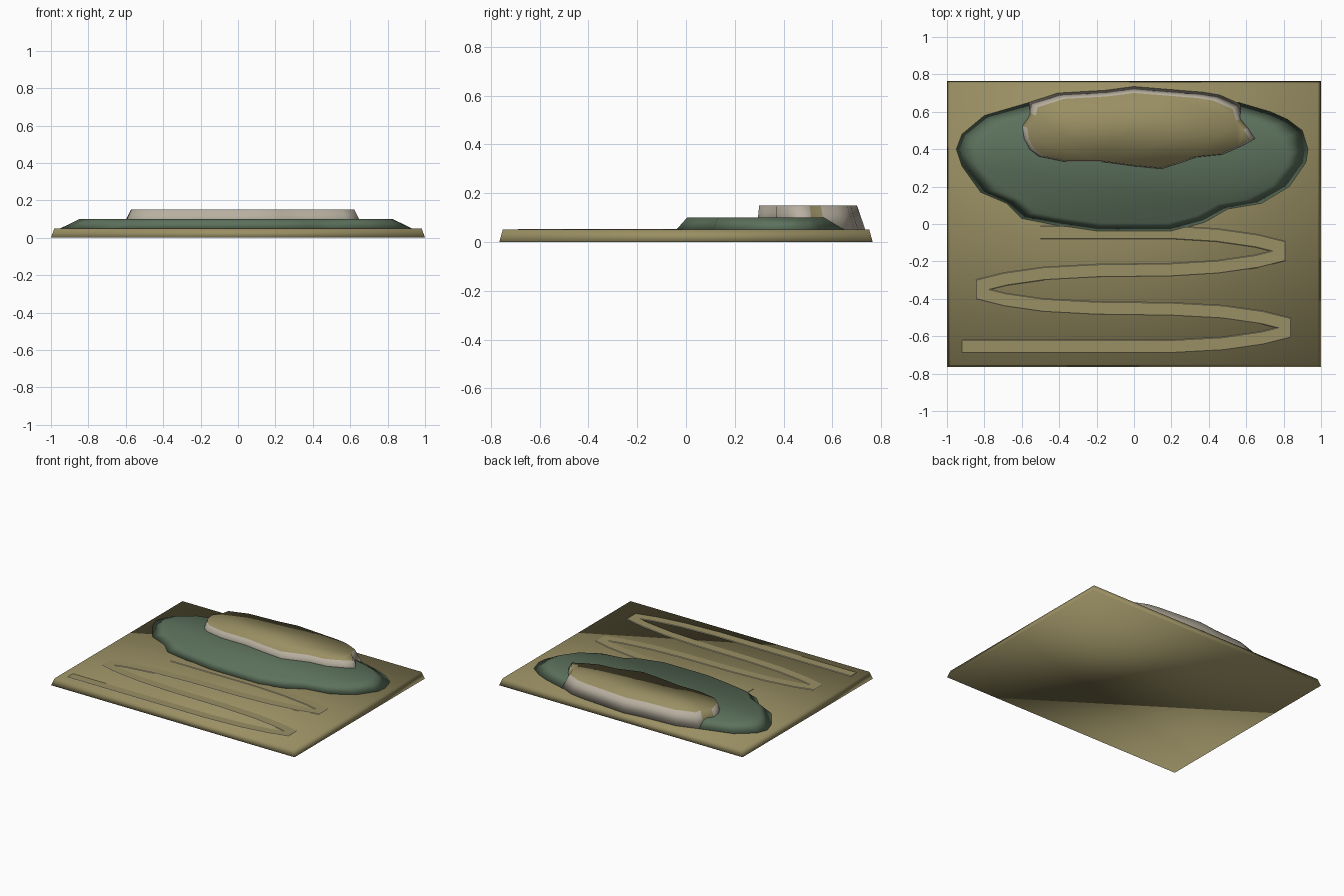
import bpy, bmesh, math
from mathutils import Vector

cube = bpy.data.objects.get("Cube")
if cube:
    bpy.data.objects.remove(cube, do_unlink=True)


def material(name, rgb):
    m = bpy.data.materials.new(name)
    m.use_nodes = True
    m.diffuse_color = (*rgb, 1)
    m.node_tree.nodes["Principled BSDF"].inputs["Base Color"].default_value = (*rgb, 1)
    return m


earth = material("tan earth", (0.32, 0.275, 0.125))
grass = material("dull green", (0.107, 0.165, 0.107))
rock = material("pale rock", (0.48, 0.435, 0.355))


def frustum(name, lower, upper, z0, z1, mats, wall_rule=None, smooth=True):
    """Solid between two matching outlines, walls coloured by a rule."""
    bm = bmesh.new()
    a = [bm.verts.new((x, y, z0)) for x, y in lower]
    b = [bm.verts.new((x, y, z1)) for x, y in upper]
    n = len(a)
    for i in range(n):
        j = (i + 1) % n
        f = bm.faces.new((a[i], a[j], b[j], b[i]))
        if wall_rule:
            f.material_index = wall_rule(f.calc_center_median())
    bm.faces.new(a[::-1])
    bm.faces.new(b)
    bmesh.ops.recalc_face_normals(bm, faces=bm.faces)
    for f in bm.faces:
        f.smooth = smooth
    me = bpy.data.meshes.new(name)
    bm.to_mesh(me)
    bm.free()
    for m in mats:
        me.materials.append(m)
    ob = bpy.data.objects.new(name, me)
    bpy.context.collection.objects.link(ob)
    return ob


def scaled(points, centre, sx, sy):
    cx, cy = centre
    return [(cx + (x - cx) * sx, cy + (y - cy) * sy) for x, y in points]


# Ground slab with slightly sloping sides
corners = [(-1, -0.765), (1, -0.765), (1, 0.765), (-1, 0.765)]
frustum("ground_slab", corners, scaled(corners, (0, 0), 0.982, 0.982), 0, 0.05, [earth])

# Wide green hill
hill = [(-0.95, 0.40), (-0.92, 0.31), (-0.82, 0.17), (-0.68, 0.11), (-0.6, 0.03),
        (-0.4, -0.01), (-0.2, -0.04), (0.2, -0.04), (0.38, 0.01), (0.5, 0.08),
        (0.68, 0.11), (0.83, 0.2), (0.92, 0.33), (0.93, 0.4), (0.9, 0.5),
        (0.82, 0.56), (0.73, 0.6), (0.56, 0.65), (-0.56, 0.65), (-0.8, 0.58),
        (-0.92, 0.48)]
frustum("green_hill", hill, scaled(hill, (-0.01, 0.24), 0.89, 0.84), 0.05, 0.1, [grass])

# Rocky plateau: pale cliffs, earth top and one earth slope at each end
cliff = [(-0.61, 0.53), (-0.6, 0.46), (-0.57, 0.4), (-0.52, 0.36), (-0.38, 0.33),
         (-0.18, 0.33), (0, 0.305), (0.15, 0.29), (0.24, 0.32), (0.34, 0.355),
         (0.48, 0.37), (0.59, 0.42), (0.66, 0.46), (0.62, 0.52), (0.58, 0.57),
         (0.56, 0.64), (0.45, 0.69), (0.36, 0.705), (0.18, 0.72), (0, 0.735),
         (-0.15, 0.715), (-0.4, 0.7), (-0.55, 0.65), (-0.56, 0.6)]
frustum("plateau", scaled(cliff, (0.025, 0.5), 1.02, 1),
        scaled(cliff, (0.025, 0.39), 0.94, 0.9), 0.05, 0.15, [earth, rock],
        lambda c: 0 if 0.525 < c.y < 0.575 else 1)


# Winding path: hairpin bends joined by straight runs
def hairpin(side, tip, y):
    """Half-bend points from one straight run up to the next."""
    lower = [(0.2, -0.1), (tip - 0.33, -0.085), (tip - 0.12, -0.055), (tip, -0.025)]
    return [(side * x, y + dy) for x, dy in lower] + \
           [(side * x, y - dy) for x, dy in reversed(lower)]


centre = [(-0.92, -0.655)] + hairpin(1, 0.805, -0.555) + hairpin(-1, 0.81, -0.35) \
    + hairpin(1, 0.775, -0.145) + [(-0.5, -0.045)]


def offset(points, d):
    """Shift a polyline sideways with mitred corners."""
    pts = [Vector(p) for p in points]
    out = []
    for i, p in enumerate(pts):
        before = (p - pts[i - 1]).normalized() if i else None
        after = (pts[i + 1] - p).normalized() if i + 1 < len(pts) else None
        before, after = before or after, after or before
        t = (before + after).normalized()
        k = d / max(0.5, t.dot(after))
        out.append((p.x - t.y * k, p.y + t.x * k))
    return out


def ribbon(half):
    return offset(centre, -half), offset(centre, half)


bm = bmesh.new()
rings = []
(low_r, low_l), (top_r, top_l) = ribbon(0.036), ribbon(0.032)
for lr, ll, tl, tr in zip(low_r, low_l, top_l, top_r):
    rings.append([bm.verts.new((*p, z)) for p, z in
                  ((lr, 0.049), (ll, 0.049), (tl, 0.053), (tr, 0.053))])
for a, b in zip(rings, rings[1:]):
    for k in range(4):
        m = (k + 1) % 4
        f = bm.faces.new((a[k], a[m], b[m], b[k]))
        f.material_index = k % 2      # pale edges, earth top
for end in (rings[0], rings[-1]):
    bm.faces.new(end).material_index = 1
bmesh.ops.recalc_face_normals(bm, faces=bm.faces)
mesh = bpy.data.meshes.new("winding_path")
bm.to_mesh(mesh)
bm.free()
mesh.materials.append(earth)
mesh.materials.append(rock)
bpy.context.collection.objects.link(bpy.data.objects.new("winding_path", mesh))
